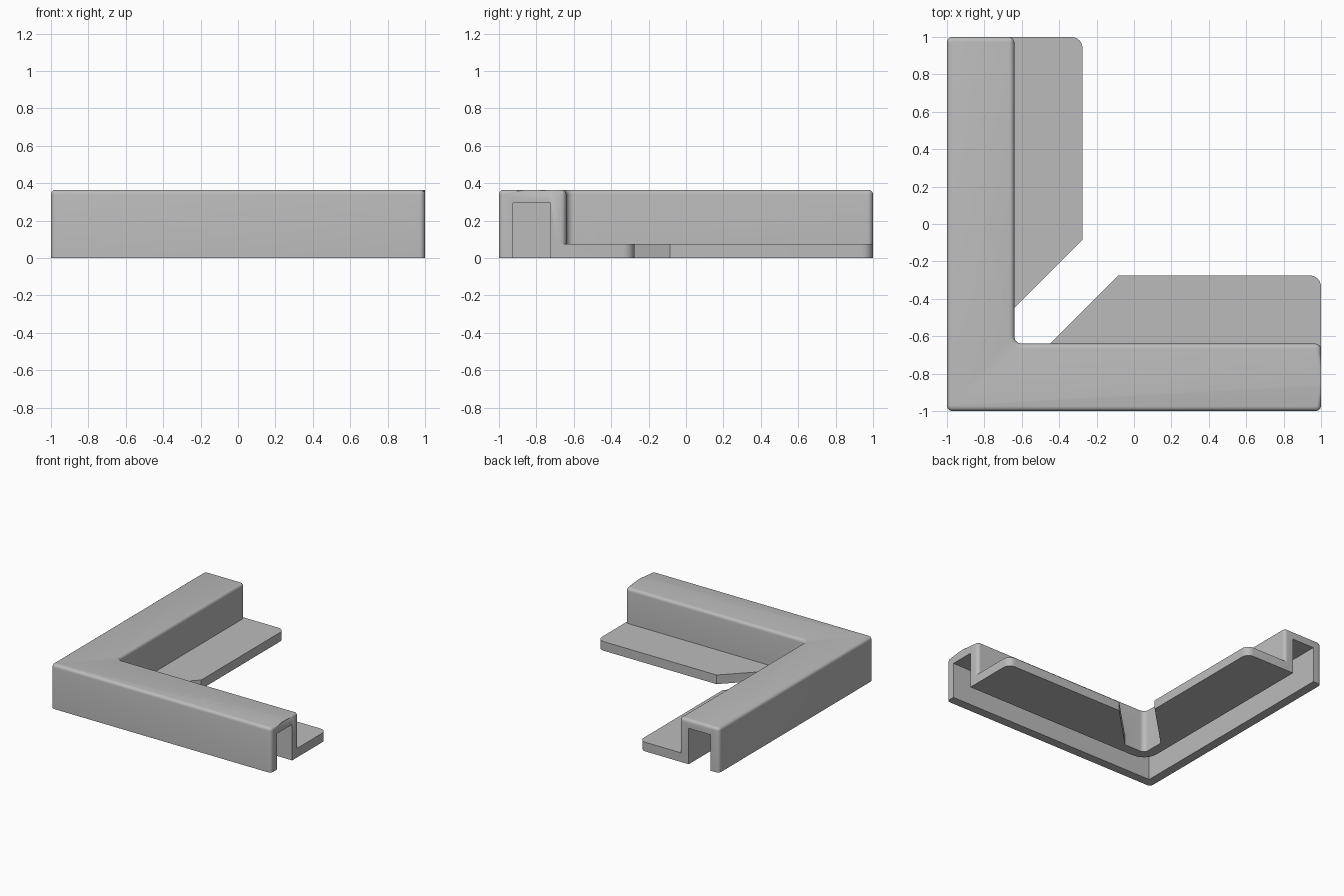
import bpy, bmesh, math
from mathutils import Vector

cube = bpy.data.objects.get("Cube")
if cube:
    bpy.data.objects.remove(cube, do_unlink=True)

OUT, INN, LIP = -1.0, -0.64, -0.275      # outer face, inner face, flange edge
CH0, CH1 = -0.925, -0.725                # channel between the walls
HEIGHT, ROOF, FLANGE = 0.365, 0.295, 0.075

grey = bpy.data.materials.new("plain_grey")
grey.use_nodes = True
grey.diffuse_color = (0.5, 0.5, 0.5, 1)
grey.node_tree.nodes["Principled BSDF"].inputs["Base Color"].default_value = (0.5, 0.5, 0.5, 1)


def rounded(corners, steps=6):
    """Round each (x, y, radius) corner of a right-angled outline."""
    pts = []
    for i, (x, y, r) in enumerate(corners):
        p = Vector((x, y))
        if not r:
            pts.append(p)
            continue
        a = (Vector(corners[i - 1][:2]) - p).normalized()
        b = (Vector(corners[(i + 1) % len(corners)][:2]) - p).normalized()
        centre = p + (a + b) * r
        for k in range(steps + 1):
            t = k / steps * math.pi / 2
            pts.append(centre - b * r * math.cos(t) - a * r * math.sin(t))
    return pts


def prism(name, corners, z0, z1, top_bevel=0):
    bm = bmesh.new()
    base = bm.faces.new([bm.verts.new((p.x, p.y, z0)) for p in rounded(corners)])
    ext = bmesh.ops.extrude_face_region(bm, geom=[base])
    top = [v for v in ext["geom"] if isinstance(v, bmesh.types.BMVert)]
    bmesh.ops.translate(bm, verts=top, vec=(0, 0, z1 - z0))
    bmesh.ops.recalc_face_normals(bm, faces=bm.faces)
    if top_bevel:
        # The end of the right arm keeps a crisp top edge
        rim = [e for e in bm.edges if all(v.co.z > z1 - 1e-4 for v in e.verts)
               and not all(v.co.x > 0.999 for v in e.verts)]
        bmesh.ops.bevel(bm, geom=rim, offset=top_bevel, segments=4,
                        profile=0.5, affect='EDGES')
    mesh = bpy.data.meshes.new(name)
    bm.to_mesh(mesh)
    bm.free()
    mesh.materials.append(grey)
    obj = bpy.data.objects.new(name, mesh)
    bpy.context.collection.objects.link(obj)
    return obj


def combine(target, other, operation):
    bpy.context.view_layer.objects.active = target
    mod = target.modifiers.new(operation.lower(), 'BOOLEAN')
    mod.operation, mod.solver, mod.object = operation, 'EXACT', other
    bpy.ops.object.modifier_apply(modifier=mod.name)
    bpy.data.objects.remove(other, do_unlink=True)


# L-shaped body with softened corners
body = prism("corner_channel", [
    (OUT, OUT, 0.03), (1, OUT, 0.03), (1, INN, 0.03), (INN, INN, 0.04),
    (INN, 1, 0.03), (OUT, 1, 0.03)], 0, HEIGHT, 0.025)

# Bottom flanges, mirrored across the diagonal
root = INN - 0.05
flange = [(root, INN + 0.14, 0), (INN, INN + 0.19, 0), (LIP, LIP + 0.19, 0),
          (LIP, 1, 0.06), (root, 1, 0)]
combine(body, prism("left_flange", flange, 0, FLANGE), 'UNION')
combine(body, prism("right_flange", [(y, x, r) for x, y, r in reversed(flange)],
                    0, FLANGE), 'UNION')

# Open channel running through both arms
combine(body, prism("channel_cutter", [
    (CH0, CH0, 0), (1.2, CH0, 0), (1.2, CH1, 0), (CH1, CH1, 0.125),
    (CH1, 1.2, 0), (CH0, 1.2, 0)], -0.1, ROOF), 'DIFFERENCE')

bpy.ops.object.select_all(action='DESELECT')
body.select_set(True)
bpy.context.view_layer.objects.active = body
bpy.ops.object.shade_smooth_by_angle(angle=math.radians(35))
